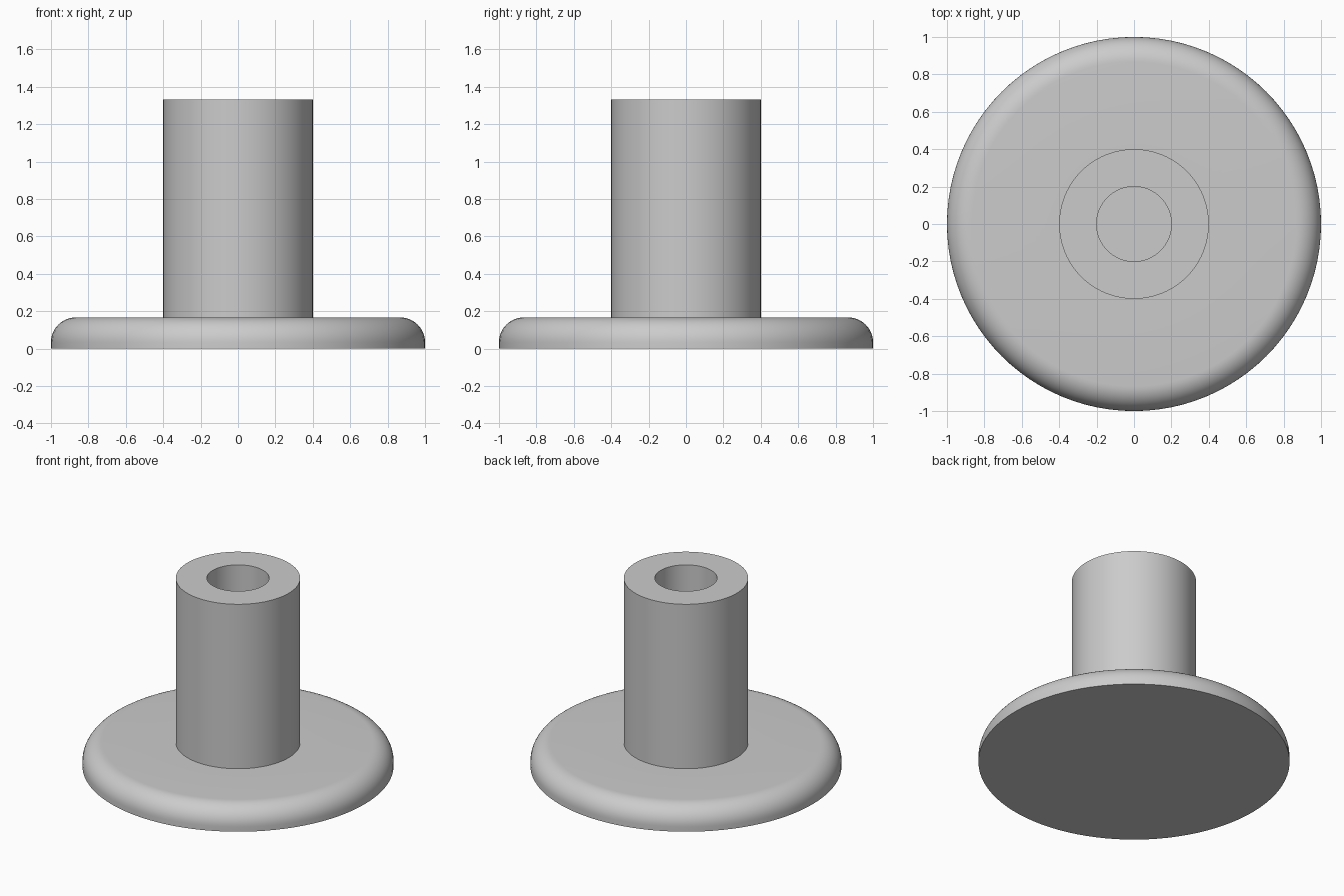
import bpy
import bmesh
import math

if "Cube" in bpy.data.objects:
    bpy.data.objects.remove(bpy.data.objects["Cube"])

SEGMENTS = 96

grey = bpy.data.materials.new("light grey")
grey.diffuse_color = (0.6, 0.6, 0.6, 1.0)
grey.use_nodes = True
grey.node_tree.nodes["Principled BSDF"].inputs["Base Color"].default_value = grey.diffuse_color


def lathe(name, profile):
    """Spin an (r, z) profile around the z axis, profile ends on the axis or closed."""
    bm = bmesh.new()
    verts = [bm.verts.new((r, 0, z)) for r, z in profile]
    edges = [bm.edges.new(pair) for pair in zip(verts, verts[1:])]
    bmesh.ops.spin(bm, geom=verts + edges, cent=(0, 0, 0), axis=(0, 0, 1),
                   angle=math.tau, steps=SEGMENTS, use_duplicate=False)
    bmesh.ops.remove_doubles(bm, verts=bm.verts, dist=1e-5)
    bmesh.ops.recalc_face_normals(bm, faces=bm.faces)
    mesh = bpy.data.meshes.new(name)
    bm.to_mesh(mesh)
    bm.free()
    mesh.materials.append(grey)
    obj = bpy.data.objects.new(name, mesh)
    bpy.context.collection.objects.link(obj)
    bpy.ops.object.select_all(action='DESELECT')
    obj.select_set(True)
    bpy.context.view_layer.objects.active = obj
    bpy.ops.object.shade_smooth_by_angle(angle=math.radians(30))
    return obj


# One solid turned piece: round flange with a filleted rim, post and blind bore
PLATE_TOP, HEIGHT = 0.167, 1.333
POST_R, BORE_R, FILLET = 0.4, 0.2, 0.133

rim = [(1 - FILLET + FILLET * math.cos(a), PLATE_TOP - FILLET + FILLET * math.sin(a))
       for a in (math.radians(90 * i / 12) for i in range(13))]
lathe("flanged_post",
      [(0, 0), (1, 0)] + rim +
      [(POST_R, PLATE_TOP), (POST_R, HEIGHT),
       (BORE_R, HEIGHT), (BORE_R, PLATE_TOP), (0, PLATE_TOP)])
